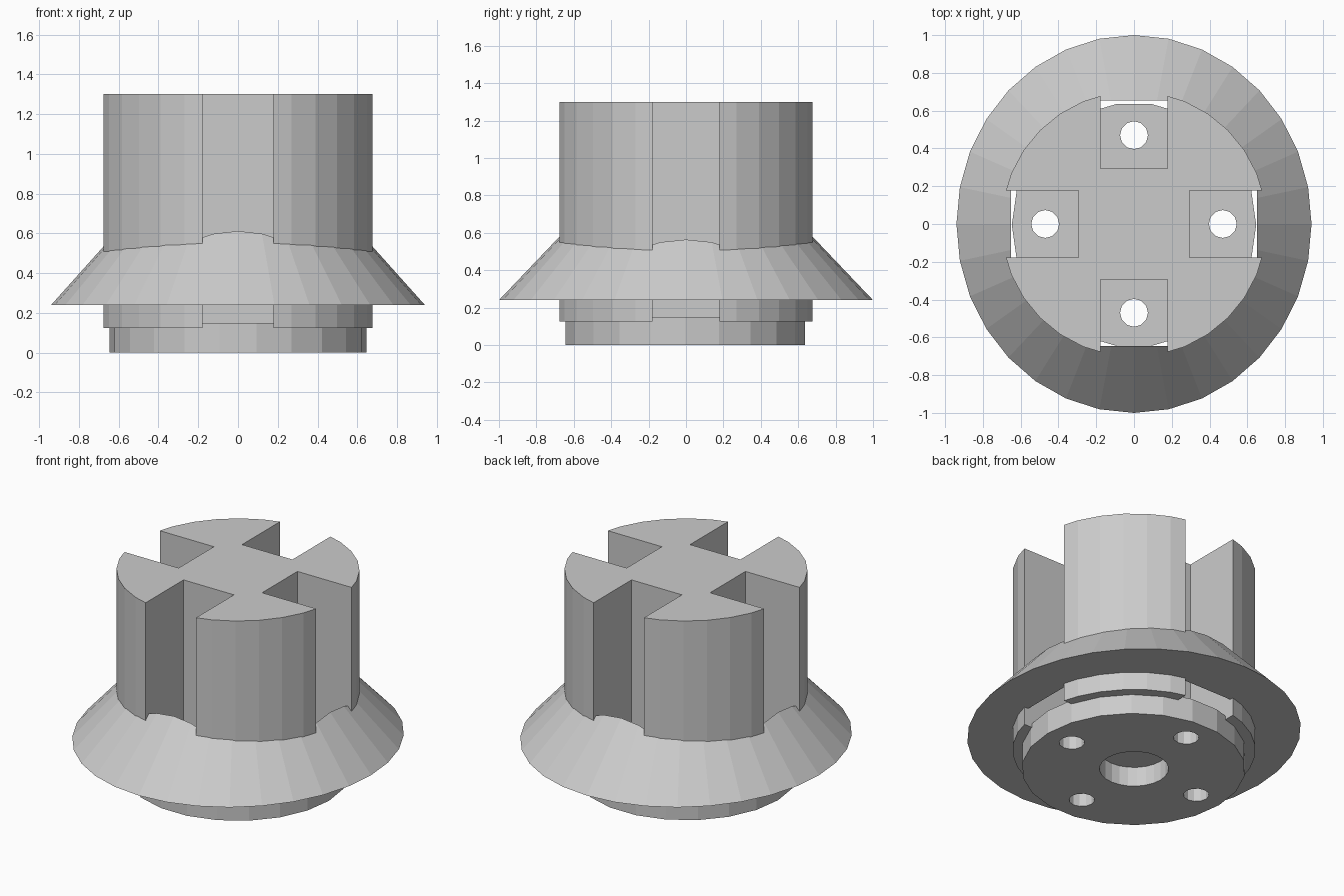
import bpy, bmesh
from math import pi
from mathutils import Matrix

if "Cube" in bpy.data.objects:
    bpy.data.objects.remove(bpy.data.objects["Cube"])

grey = bpy.data.materials.new("light grey")
grey.use_nodes = True
grey.diffuse_color = (0.6, 0.6, 0.6, 1)
grey.node_tree.nodes["Principled BSDF"].inputs["Base Color"].default_value = (0.6, 0.6, 0.6, 1)


def finish(name, bm):
    mesh = bpy.data.meshes.new(name)
    bm.to_mesh(mesh)
    bm.free()
    obj = bpy.data.objects.new(name, mesh)
    bpy.context.collection.objects.link(obj)
    mesh.materials.append(grey)
    return obj


def frustum(bm, r1, r2, z0, z1, sides, x=0, y=0):
    place = Matrix.Translation((x, y, (z0 + z1) / 2))
    return bmesh.ops.create_cone(bm, cap_ends=True, segments=sides, radius1=r1,
                                 radius2=r2, depth=z1 - z0, matrix=place)["verts"]


def box(bm, x0, x1, y0, y1, z0, z1):
    place = Matrix.Translation(((x0 + x1) / 2, (y0 + y1) / 2, (z0 + z1) / 2))
    size = Matrix.Diagonal((x1 - x0, y1 - y0, z1 - z0, 1))
    bmesh.ops.create_cube(bm, size=1, matrix=place @ size)


def slots(bm, inner, outer_x, front, back):
    # four radial key slots around the hub
    w = 0.178
    box(bm, inner, outer_x, -w, w, -1, 2)
    box(bm, -outer_x, -inner, -w, w, -1, 2)
    box(bm, -w, w, inner, back, -1, 2)
    box(bm, -w, w, -front, -inner, -1, 2)


def cut(obj, bm):
    # subtract the cutter, bake the result and drop the cutter
    cutter = finish(obj.name + "_cutter", bm)
    cutter.hide_render = True
    mod = obj.modifiers.new("cut", "BOOLEAN")
    mod.operation = "DIFFERENCE"
    mod.solver = "EXACT"
    mod.object = cutter
    bpy.context.view_layer.update()
    baked = bpy.data.meshes.new_from_object(
        obj.evaluated_get(bpy.context.evaluated_depsgraph_get()))
    obj.modifiers.clear()
    obj.data = baked
    bpy.data.objects.remove(cutter)


# Slotted hub
bm = bmesh.new()
frustum(bm, 0.703, 0.703, 0.125, 1.3, 32)
hub = finish("slotted_hub", bm)
bm = bmesh.new()
slots(bm, 0.295, 1, 1, 1)
cut(hub, bm)

# Conical skirt, slightly oval, pierced where the slots pass through
bm = bmesh.new()
verts = frustum(bm, 1, 0.638, 0.24, 0.62, 32)
bmesh.ops.scale(bm, vec=(0.94, 1, 1), verts=verts)
skirt = finish("conical_skirt", bm)
bm = bmesh.new()
slots(bm, 0.28, 0.65, 0.646, 0.654)
cut(skirt, bm)

# Base disc with a blind centre bore and four bolt holes
bm = bmesh.new()
verts = frustum(bm, 0.647, 0.647, 0, 0.15, 22, y=-0.005)
bmesh.ops.rotate(bm, verts=verts, cent=(0, -0.005, 0), matrix=Matrix.Rotation(pi / 2, 3, "Z"))
disc = finish("base_disc", bm)
bm = bmesh.new()
frustum(bm, 0.2, 0.2, -1, 1, 24)
for x, y in ((1, 0), (-1, 0), (0, 1), (0, -1)):
    frustum(bm, 0.074, 0.074, -1, 1, 12, x * 0.47, y * 0.47)
cut(disc, bm)
